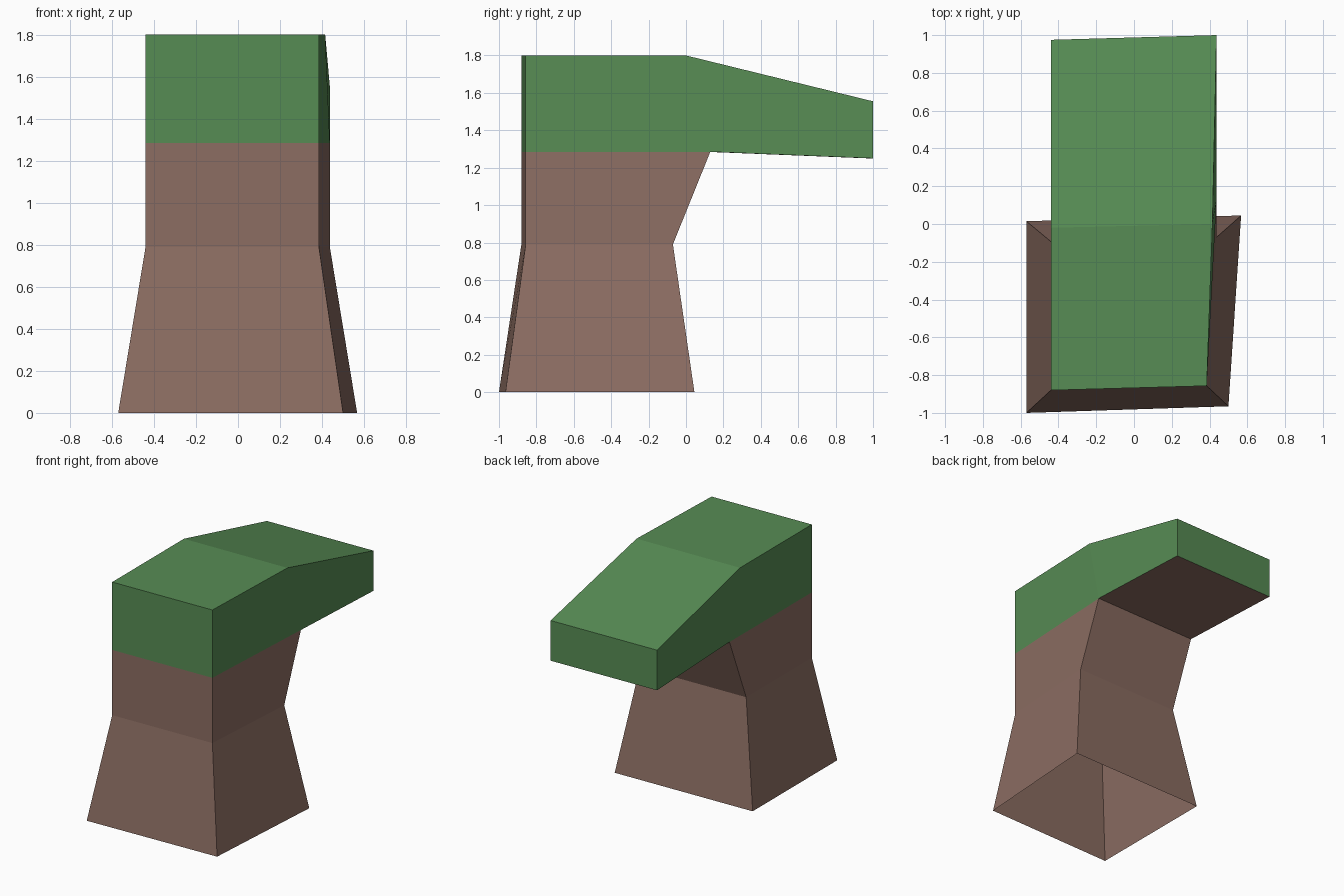
import bpy
import bmesh

if "Cube" in bpy.data.objects:
    bpy.data.objects.remove(bpy.data.objects["Cube"])


def material(name, rgb):
    m = bpy.data.materials.new(name)
    m.diffuse_color = (*rgb, 1)
    m.use_nodes = True
    m.node_tree.nodes["Principled BSDF"].inputs["Base Color"].default_value = m.diffuse_color
    return m


def loft(name, rings, mat, sides, caps=(), extra=None):
    """Join four-cornered rings along the given sides, optionally capping the ends."""
    bm = bmesh.new()
    rows = [[bm.verts.new(p) for p in ring] for ring in rings]
    for a, b in zip(rows, rows[1:]):
        for i in sides:
            j = (i + 1) % 4
            bm.faces.new((a[i], a[j], b[j], b[i]))
    if 0 in caps:
        bm.faces.new(rows[0])
    if -1 in caps:
        bm.faces.new(rows[-1][::-1])
    if extra:
        # flat flap continuing from the last ring's back edge
        far = [bm.verts.new(p) for p in extra]
        bm.faces.new((rows[-1][2], rows[-1][3], far[1], far[0]))
    if 0 in caps:
        bmesh.ops.recalc_face_normals(bm, faces=bm.faces)
    me = bpy.data.meshes.new(name)
    bm.to_mesh(me)
    bm.free()
    me.materials.append(mat)
    ob = bpy.data.objects.new(name, me)
    bpy.context.collection.objects.link(ob)
    return ob


earth = material("earth brown", (0.266, 0.156, 0.125))
grass = material("grass green", (0.095, 0.263, 0.089))

# Shared corners
fl, fr = (-0.44, -0.88), (0.385, -0.857)
bl, br = (-0.44, 0.107), (0.437, 0.13)
end_l, end_r = (-0.44, 0.975), (0.437, 1.0)
seam, tip = 1.285, 1.25

# Earth column, open at the bottom, with the underside of the overhang
levels = [
    (0.0, [(-0.57, -1.0), (0.50, -0.965), (0.567, 0.045), (-0.57, 0.015)]),
    (0.79, [fl, fr, (0.437, -0.07), (-0.44, -0.093)]),
    (seam, [fl, fr, br, bl]),
]
loft("earth_column", [[(x, y, z) for x, y in pts] for z, pts in levels],
     earth, sides=range(4), extra=[(*end_r, tip), (*end_l, tip)])

# Grass cap: cross-sections from front to overhanging end, no floor
sections = [
    [(*fl, seam), (*fr, seam), (*fr, 1.8), (*fl, 1.8)],
    [(*bl, seam), (*br, seam), (0.415, 0.0, 1.8), (-0.44, -0.02, 1.8)],
    [(*end_l, tip), (*end_r, tip), (*end_r, 1.555), (*end_l, 1.555)],
]
loft("grass_cap", sections, grass, sides=(1, 2, 3), caps=(0, -1))
